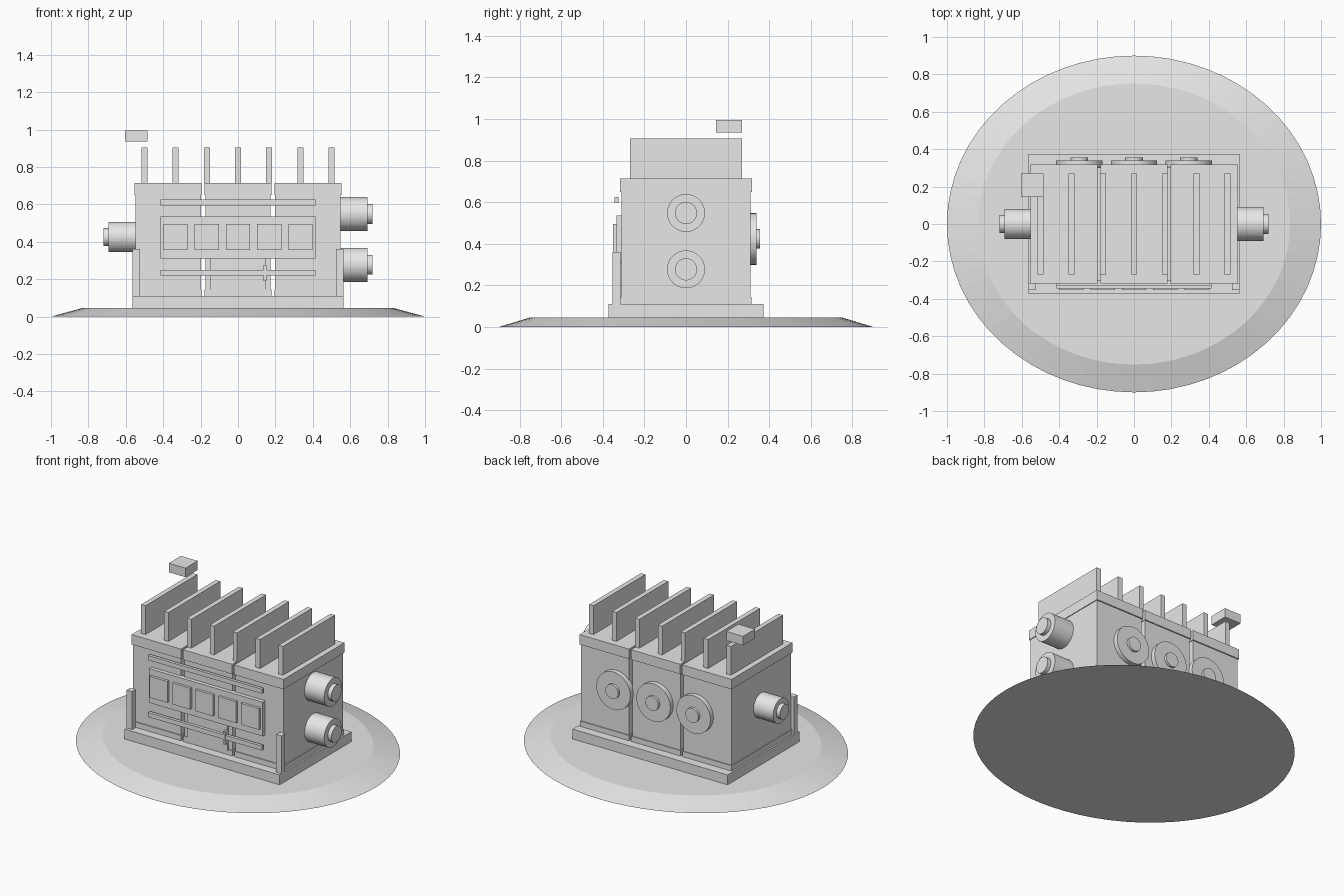
import bpy
import bmesh
from mathutils import Matrix, Vector

if "Cube" in bpy.data.objects:
    bpy.data.objects.remove(bpy.data.objects["Cube"], do_unlink=True)

# Single material
GREY = (0.8, 0.8, 0.8, 1)
grey = bpy.data.materials.new("light_grey")
grey.use_nodes = True
grey.diffuse_color = GREY
grey.node_tree.nodes["Principled BSDF"].inputs["Base Color"].default_value = GREY


def finish(name, bm):
    mesh = bpy.data.meshes.new(name)
    bm.to_mesh(mesh)
    bm.free()
    mesh.materials.append(grey)
    obj = bpy.data.objects.new(name, mesh)
    bpy.context.collection.objects.link(obj)
    return obj


def box(name, x, y, z):
    """Box from (min, max) pairs along each axis."""
    bm = bmesh.new()
    size = [b - a for a, b in (x, y, z)]
    mid = Vector([(a + b) / 2 for a, b in (x, y, z)])
    bmesh.ops.create_cube(bm, size=1, matrix=Matrix.Translation(mid) @ Matrix.Diagonal((*size, 1)))
    return finish(name, bm)


def cylinder(name, start, end, r1, r2=None, sides=48, stretch=1):
    """Cylinder or cone between two points, optionally squashed along y."""
    start, end = Vector(start), Vector(end)
    axis = end - start
    turn = axis.to_track_quat("Z", "Y").to_matrix().to_4x4()
    place = Matrix.Translation((start + end) / 2) @ turn @ Matrix.Diagonal((1, stretch, 1, 1))
    bm = bmesh.new()
    bmesh.ops.create_cone(bm, cap_ends=True, segments=sides, radius1=r1,
                          radius2=r1 if r2 is None else r2, depth=axis.length, matrix=place)
    return finish(name, bm)


# Sloped oval ground pad and plinth
cylinder("ground_pad", (0, 0, 0), (0, 0, 0.045), 1, 0.835, 64, 0.9)
box("plinth", (-0.565, 0.565), (-0.373, 0.373), (0.045, 0.11))

# Three housing modules, each with a slightly wider foot and cap
for label, cx in (("right", -0.374), ("middle", 0), ("left", 0.374)):
    for part, half_x, half_y, z in (("foot", 0.18, 0.315, (0.11, 0.145)),
                                    ("body", 0.175, 0.309, (0.145, 0.65)),
                                    ("cap", 0.18, 0.317, (0.65, 0.715))):
        box(f"{label}_module_{part}", (cx - half_x, cx + half_x), (-half_y, half_y), z)

# Cooling fins on the roof
for i in range(7):
    cx = (i - 3) * 0.167
    box(f"cooling_fin_{i + 1}", (cx - 0.016, cx + 0.016), (-0.27, 0.27), (0.715, 0.905))

# Small block floating above the rear corner
box("beacon_block", (-0.605, -0.483), (0.145, 0.27), (0.935, 0.995))

# Side ports with stepped tips
for name, side, z, r, tip in (("left_upper_port", 1, 0.548, 0.091, 0.053),
                              ("left_lower_port", 1, 0.277, 0.091, 0.053),
                              ("right_port", -1, 0.425, 0.081, 0.048)):
    cylinder(name, (side * 0.54, 0, z), (side * 0.692, 0, z), r)
    cylinder(name + "_tip", (side * 0.692, 0, z), (side * 0.718, 0, z), tip)

# Rear fan discs and hubs
for label, cx in (("right", -0.292), ("middle", 0), ("left", 0.292)):
    cylinder(f"{label}_rear_disc", (cx, 0.3, 0.423), (cx, 0.34, 0.423), 0.124)
    cylinder(f"{label}_rear_hub", (cx, 0.34, 0.423), (cx, 0.356, 0.423), 0.047)

# Front panel with five raised windows
box("window_panel", (-0.415, 0.415), (-0.335, -0.3), (0.31, 0.535))
for i in range(5):
    cx = (i - 2) * 0.167
    box(f"window_{i + 1}", (cx - 0.065, cx + 0.065), (-0.352, -0.335), (0.355, 0.495))

# Horizontal rails in front of the housing
for label, z in (("upper", 0.61), ("lower", 0.235)):
    box(f"{label}_rail", (-0.415, 0.415), (-0.345, -0.325), (z - 0.015, z + 0.015))

# Front door and handle
box("door", (-0.148, 0.148), (-0.319, -0.3), (0.137, 0.4))
box("door_handle", (0.136, 0.152), (-0.35, -0.319), (0.19, 0.275))

# Front corner posts
for label, side in (("right", -1), ("left", 1)):
    x = sorted((side * 0.525, side * 0.565))
    box(f"{label}_corner_post", x, (-0.353, -0.315), (0.11, 0.36))
